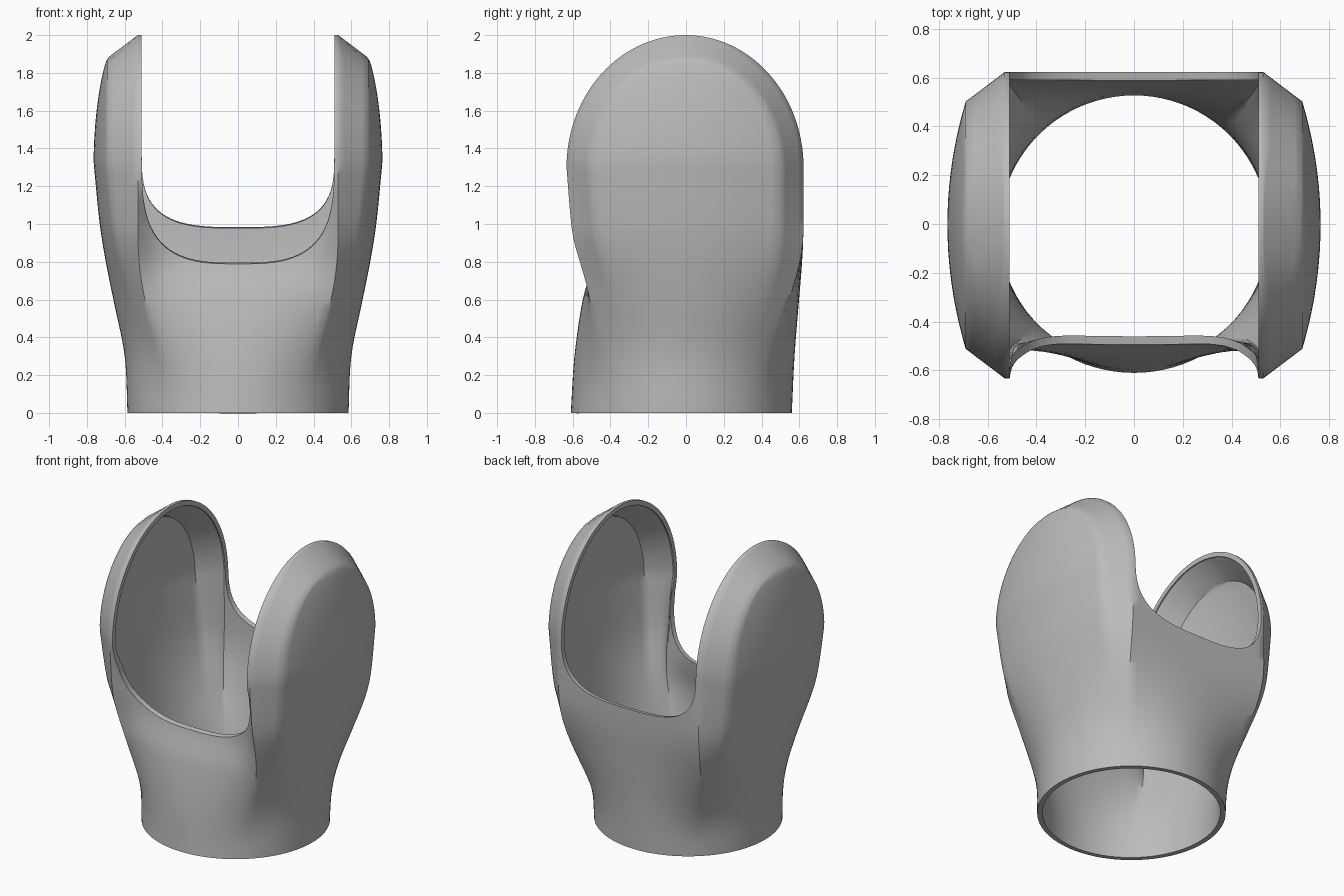
import bpy, bmesh, math

if "Cube" in bpy.data.objects:
    bpy.data.objects.remove(bpy.data.objects["Cube"])

grey = bpy.data.materials.new("plain grey")
grey.use_nodes = True
colour = (0.5, 0.5, 0.5, 1)
grey.diffuse_color = colour
grey.node_tree.nodes["Principled BSDF"].inputs["Base Color"].default_value = colour

# Key heights of the body and its measurements there
KEYS = [0, 0.3, 0.6, 0.8, 1.0, 1.3]
HALF_WIDTH = [0.585, 0.6, 0.66, 0.7, 0.732, 0.762]
FRONT_WALL = [0.61, 0.59, 0.545, 0.49, 0.475, 0.475]
FRONT_FLANGE = [0.56, 0.55, 0.555, 0.575, 0.605, 0.63]
BACK_WALL = [0.56, 0.575, 0.6, 0.617, 0.625, 0.625]
FLANGE_X, BEVEL_X, Y_MID = 0.53, 0.69, -0.0025
LOBE_Z, LOBE_H, INSET = 1.3, 0.7, 0.12


def curve(values, z):
    """Smooth interpolation through the key heights."""
    z = min(z, KEYS[-1])
    i = max(k for k in range(len(KEYS) - 1) if KEYS[k] <= z)

    def slope(k):
        a, b = max(k - 1, 0), min(k + 1, len(KEYS) - 1)
        return (values[b] - values[a]) / (KEYS[b] - KEYS[a])
    d = KEYS[i + 1] - KEYS[i]
    t = (z - KEYS[i]) / d
    s = t * t * (3 - 2 * t)
    return (values[i] * (1 - s) + values[i + 1] * s
            + d * t * (1 - t) * ((1 - t) * slope(i) - t * slope(i + 1)))


def smooth(a, b, z):
    t = min(max((z - a) / (b - a), 0), 1)
    return t * t * (3 - 2 * t)


def quarter(z, front):
    """Points from the middle of the front or back round to the side."""
    up = max(z - LOBE_Z, 0)
    wall = curve(FRONT_WALL if front else BACK_WALL, z)
    flange = curve(FRONT_FLANGE if front else BACK_WALL, z)
    half = curve(HALF_WIDTH, z)
    if up:
        dome = max(1 - (up / (LOBE_H - INSET)) ** 2, 0)
        half = BEVEL_X + 0.075 * dome ** 0.8
    reach = min(1, (LOBE_H - up) / INSET)
    edge = BEVEL_X if up else half - 0.073

    def outline(f):
        h = LOBE_H - INSET * f
        return (flange - INSET * f) * math.sqrt(max(1 - (up / h) ** 2, 0))
    pts = []
    for i in range(11):                       # wall strip
        g = i / 10
        dip = (flange - wall) * (1 - g ** 5) * (1 - smooth(1.1, 1.3, z))
        pts.append((FLANGE_X * g, outline(0) - dip, 40 * g))
    for i in range(1, 6):                     # bevel
        f = reach * i / 5
        pts.append((FLANGE_X + (edge - FLANGE_X) * f, outline(f), 40 + 14 * i / 5))
    x0, y0 = pts[-1][:2]
    for i in range(1, 11):                    # domed side
        g = i / 10
        x = x0 + (half - x0) * (1 - (1 - g) ** 2) if reach == 1 else x0
        pts.append((x, y0 * (1 - g), 54 + 36 * g))
    # Blend from a round tube below to the lobed section above
    t = smooth(0.08, 0.95, z)
    mid = -0.025 * (1 - t) + Y_MID * t
    sign = -1 if front else 1
    out = []
    for x, y, a in pts:
        a = math.radians(a)
        cx, cy = half * math.sin(a), (wall - sign * -0.025 * -1 * -1) * math.cos(a)
        out.append((cx * (1 - t) + x * t, mid + sign * (cy * (1 - t) + y * t), z))
    return out


def ring(z):
    right = quarter(z, True) + quarter(z, False)[-2::-1]
    left = [(-x, y, z) for x, y, z in right[-2:0:-1]]
    return right + left


def make(name, rings, capped):
    bm = bmesh.new()
    loops = [[bm.verts.new(p) for p in r] for r in rings]
    n = len(loops[0])
    for a, b in zip(loops, loops[1:]):
        for i in range(n):
            j = (i + 1) % n
            bm.faces.new((a[i], a[j], b[j], b[i]))
    if capped:
        bm.faces.new(loops[0])
        bm.faces.new(loops[-1])
    bmesh.ops.remove_doubles(bm, verts=bm.verts, dist=0.0005)
    bmesh.ops.recalc_face_normals(bm, faces=bm.faces)
    mesh = bpy.data.meshes.new(name)
    bm.to_mesh(mesh)
    bm.free()
    obj = bpy.data.objects.new(name, mesh)
    bpy.context.collection.objects.link(obj)
    mesh.materials.append(grey)
    return obj


# Body: a closed-topped loft, hollowed to a shell
heights = [LOBE_Z * i / 30 for i in range(30)]
heights += [LOBE_Z + LOBE_H * math.sin(math.pi / 2 * i / 30) for i in range(31)]
body = make("lobed_sleeve", [ring(z) for z in heights], False)
shell = body.modifiers.new("shell", "SOLIDIFY")
shell.thickness = 0.033
shell.offset = -1


# Slot cutter: rounded trough, lower at the front than at the back
def trough(y):
    low = 0.79 + 0.174 * (y + 0.49)
    pts = []
    for i in range(-24, 25):
        s = math.sin(math.pi / 2 * i / 24)
        rise = 1 - max(1 - abs(s) ** 3.2, 0) ** (1 / 3.2)
        pts.append((0.51 * s, y, low + (1.38 - low) * rise))
    return pts + [(0.51, y, 2.3), (-0.51, y, 2.3)]


cutter = make("slot_cutter", [trough(-1), trough(1)], True)
cutter.hide_render = True
slot = body.modifiers.new("slot", "BOOLEAN")
slot.object = cutter
slot.operation = "DIFFERENCE"
slot.solver = "EXACT"

bpy.ops.object.select_all(action="DESELECT")
bpy.context.view_layer.objects.active = body
body.select_set(True)
for name in ("shell", "slot"):
    bpy.ops.object.modifier_apply(modifier=name)
bpy.data.objects.remove(cutter)
bpy.ops.object.shade_smooth_by_angle(angle=math.radians(42))
